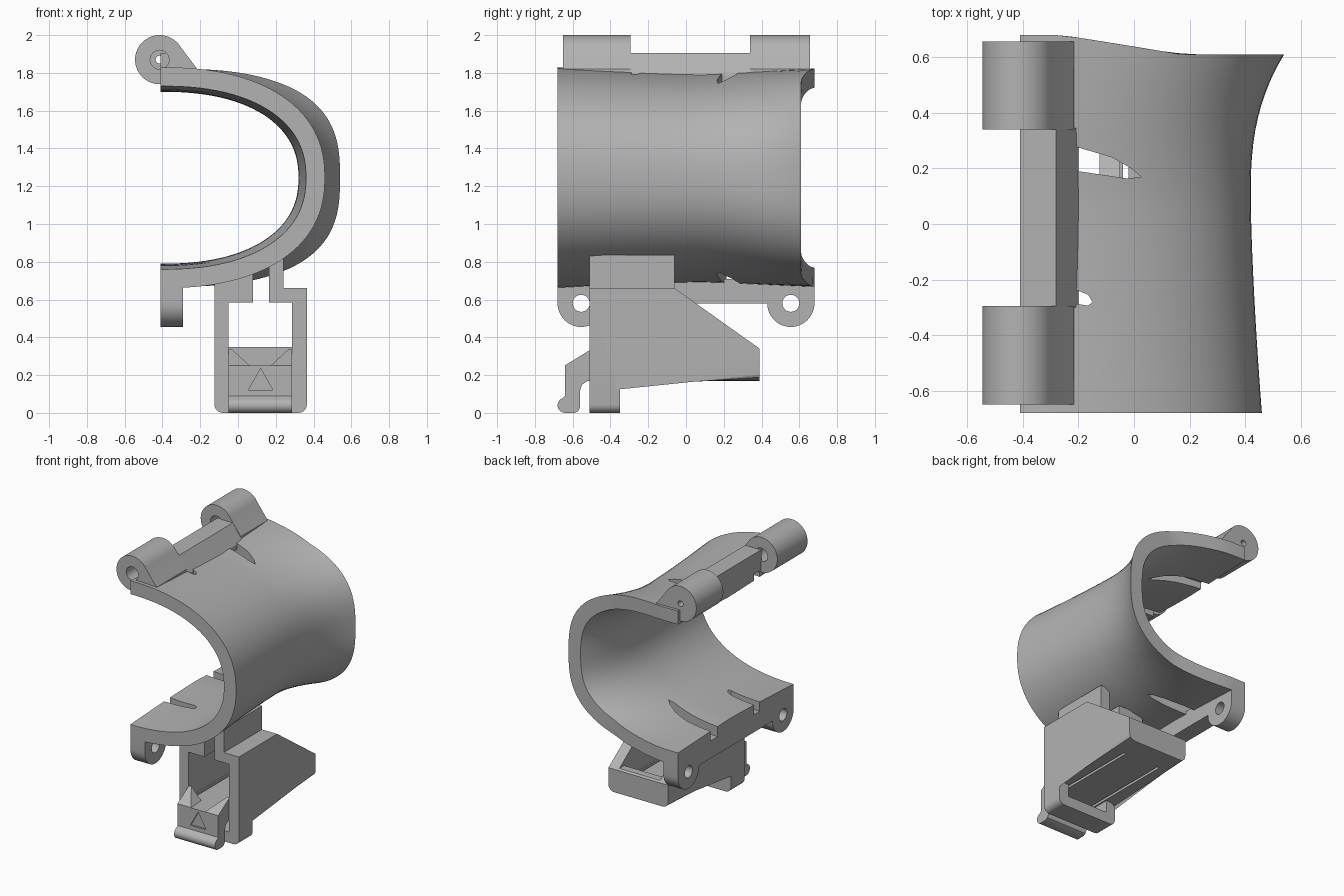
import bpy, bmesh, math
from math import sin, cos, pi, radians

cube = bpy.data.objects.get("Cube")
if cube:
    bpy.data.objects.remove(cube, do_unlink=True)

grey = bpy.data.materials.new("plain_grey")
grey.use_nodes = True
grey.diffuse_color = (0.45, 0.45, 0.45, 1)
grey.node_tree.nodes["Principled BSDF"].inputs["Base Color"].default_value = grey.diffuse_color


def finish(name, bm):
    bmesh.ops.recalc_face_normals(bm, faces=bm.faces)
    mesh = bpy.data.meshes.new(name)
    bm.to_mesh(mesh)
    bm.free()
    mesh.materials.append(grey)
    obj = bpy.data.objects.new(name, mesh)
    bpy.context.collection.objects.link(obj)
    return obj


def activate(obj):
    bpy.ops.object.select_all(action='DESELECT')
    obj.select_set(True)
    bpy.context.view_layer.objects.active = obj


def prism_bm(pts, axis, a, b):
    """Extrude a 2D outline along an axis from a to b."""
    def place(p, d):
        return {'x': (d, p[0], p[1]), 'y': (p[0], d, p[1]), 'z': (p[0], p[1], d)}[axis]
    bm = bmesh.new()
    lo = [bm.verts.new(place(p, a)) for p in pts]
    hi = [bm.verts.new(place(p, b)) for p in pts]
    bm.faces.new(lo)
    bm.faces.new(hi)
    n = len(pts)
    for i in range(n):
        j = (i + 1) % n
        bm.faces.new((lo[i], lo[j], hi[j], hi[i]))
    return bm


def prism(name, pts, axis, a, b):
    return finish(name, prism_bm(pts, axis, a, b))


def box(name, x, y, z):
    return prism(name, [(x[0], y[0]), (x[1], y[0]), (x[1], y[1]), (x[0], y[1])], 'z', *z)


def arc(cx, cy, r, start, end, n=24):
    return [(cx + r * cos(radians(start + (end - start) * i / n)),
             cy + r * sin(radians(start + (end - start) * i / n))) for i in range(n + 1)]


def rod(axis, c, r, a, b):
    return prism("cutter", arc(c[0], c[1], r, 0, 345, 23), axis, a, b)


def cut(obj, *cutters):
    """Subtract the cutters, then remove them."""
    for c in cutters:
        c.hide_render = True
        m = obj.modifiers.new("cut", 'BOOLEAN')
        m.operation, m.solver, m.object = 'DIFFERENCE', 'EXACT', c
        activate(obj)
        bpy.ops.object.modifier_apply(modifier=m.name)
        bpy.data.objects.remove(c, do_unlink=True)


# Flared C-shaped shell, narrowest near the middle
EDGE, MID = -0.41, 1.245


def section(y, t, inset):
    u, v = max(0, 0.1 - y) / 0.78, max(0, y - 0.1) / 0.51
    w = 0.83 + 0.04 * u ** 1.5 + 0.12 * v ** 2.6 - inset
    h = 0.555 + 0.03 * u ** 1.5 + 0.02 * v - inset
    e = 2 / (2.3 + 0.5 * min(v, 1) ** 2)
    x = EDGE + w * max(0, cos(t)) ** e
    return x, MID + math.copysign(h * abs(sin(t)) ** e, sin(t))


def back_limit(x):
    return 0.61 + 0.07 * min(1, max(0, (0.17 - x) / 0.44))


ROWS, STEPS = 28, 56
bm = bmesh.new()
skins = []
for inset in (0, 0.1):
    grid = []
    for j in range(ROWS + 1):
        row = []
        for i in range(STEPS + 1):
            t = pi / 2 - pi * i / STEPS
            limit = back_limit(section(0.61, t, inset)[0])
            y = -0.68 + (limit + 0.68) * j / ROWS
            x, z = section(y, t, inset)
            row.append(bm.verts.new((x, y, z)))
        grid.append(row)
    for j in range(ROWS):
        for i in range(STEPS):
            bm.faces.new((grid[j][i], grid[j][i + 1], grid[j + 1][i + 1], grid[j + 1][i]))
    skins.append(grid)
outer, inner = skins
for j in (0, ROWS):
    for i in range(STEPS):
        bm.faces.new((outer[j][i], outer[j][i + 1], inner[j][i + 1], inner[j][i]))
for i in (0, STEPS):
    for j in range(ROWS):
        bm.faces.new((outer[j][i], outer[j + 1][i], inner[j + 1][i], inner[j][i]))
shell = finish("curved_shell", bm)

# Tapered strap slots through the top and bottom of the shell
long_slot = [(0.025, 0.17), (-0.01, 0.2), (-0.08, 0.24), (-0.2, 0.275), (-0.45, 0.3),
             (-0.45, 0.22), (-0.2, 0.19), (-0.02, 0.163)]
short_slot = [(-0.15, -0.28), (-0.165, -0.255), (-0.2, -0.24), (-0.45, -0.21),
              (-0.45, -0.28), (-0.2, -0.288), (-0.165, -0.294)]
cut(shell, prism("cutter", long_slot, 'z', 0.5, 2), prism("cutter", short_slot, 'z', 0.5, 2))

# Hinge barrels on the upper edge, joined by a low bar
HINGE = (-0.415, 1.87)
barrel = arc(*HINGE, 0.13, 30, 270, 40) + [(-0.41, 1.74), (-0.215, 1.775), (-0.215, 1.82)]
for name, a, b, big, small in (("front_hinge_barrel", -0.65, -0.295, (-0.7, -0.2), None),
                               ("back_hinge_barrel", 0.34, 0.657, (0.3, 0.56), (0.5, 0.7))):
    part = prism(name, barrel, 'y', a, b)
    cut(part, rod('y', HINGE, 0.05, *big))
    if small:
        cut(part, rod('y', HINGE, 0.021, *small))
prism("hinge_bar", [(-0.41, 1.755), (-0.41, 1.905), (-0.28, 1.905), (-0.2, 1.79), (-0.2, 1.755)],
      'y', -0.3, 0.345)

# Lower flange with a rounded lug at each end
flange = prism("lower_flange", [(-0.68, 0.71)] + arc(-0.555, 0.58, 0.125, 180, 360)
               + arc(0.555, 0.58, 0.125, 180, 360) + [(0.68, 0.71)], 'x', -0.41, -0.29)
for y in (-0.555, 0.555):
    cut(flange, rod('x', (y, 0.58), 0.045, -0.5, -0.2))

# Mount housing with rounded lower edges
bm = prism_bm([(-0.51, 0), (-0.35, 0), (-0.35, 0.17), (0.39, 0.17), (0.39, 0.34),
               (-0.06, 0.66), (-0.51, 0.66)], 'x', -0.125, 0.365)
low = [e for e in bm.edges
       if all(v.co.z < 0.2 for v in e.verts) and abs(e.verts[0].co.y - e.verts[1].co.y) > 0.1]
bmesh.ops.bevel(bm, geom=low, offset=0.045, segments=5, profile=0.5, affect='EDGES')
housing = finish("mount_housing", bm)
GAP = (-0.05, 0.285)
cut(housing,
    box("cutter", GAP, (-0.6, 0.32), (0.25, 0.585)),
    box("cutter", GAP, (-0.6, 0.5), (0.35, 0.584)),
    box("cutter", GAP, (-0.6, -0.3), (0.08, 0.17)),
    box("cutter", (0.08, 0.165), (-0.6, 0.1), (0.5, 0.8)),
    box("cutter", (-0.04, -0.02), (-0.6, 0.22), (0.1, 0.3)),
    box("cutter", (0.255, 0.275), (-0.6, 0.22), (0.1, 0.3)))

# Necks joining housing and shell
box("left_neck", (0.165, 0.24), (-0.51, -0.06), (0.64, 0.835))
box("right_neck", (-0.125, 0.08), (-0.51, -0.06), (0.64, 0.735))

# Release latch with a curled toe and a triangular recess
latch = prism("release_latch", [(-0.49, 0.25), (-0.64, 0.25), (-0.64, 0.09)]
              + arc(-0.64, 0.04, 0.04, 110, 270, 10)
              + [(-0.59, 0), (-0.57, 0.01), (-0.56, 0.03), (-0.56, 0.12),
                 (-0.55, 0.15), (-0.52, 0.17), (-0.49, 0.17)], 'x', *GAP)
cut(latch, prism("cutter", [(0.055, 0.12), (0.185, 0.12), (0.12, 0.235)], 'y', -0.7, -0.628))

# Sloped horns on both sides of the latch
for name, edge, s in (("right_latch_horn", GAP[0], 1), ("left_latch_horn", GAP[1], -1)):
    bm = bmesh.new()
    for dx, y, z in ((0, -0.64, 0.24), (0.11, -0.64, 0.24), (0, -0.64, 0.252), (0.11, -0.64, 0.252),
                     (0, -0.505, 0.24), (0.11, -0.505, 0.24), (0, -0.505, 0.335), (0.02, -0.505, 0.335)):
        bm.verts.new((edge + s * dx, y, z))
    bmesh.ops.convex_hull(bm, input=bm.verts)
    finish(name, bm)

for obj in [o for o in bpy.context.collection.objects if o.type == 'MESH']:
    activate(obj)
    bpy.ops.object.shade_smooth_by_angle(angle=radians(30))
